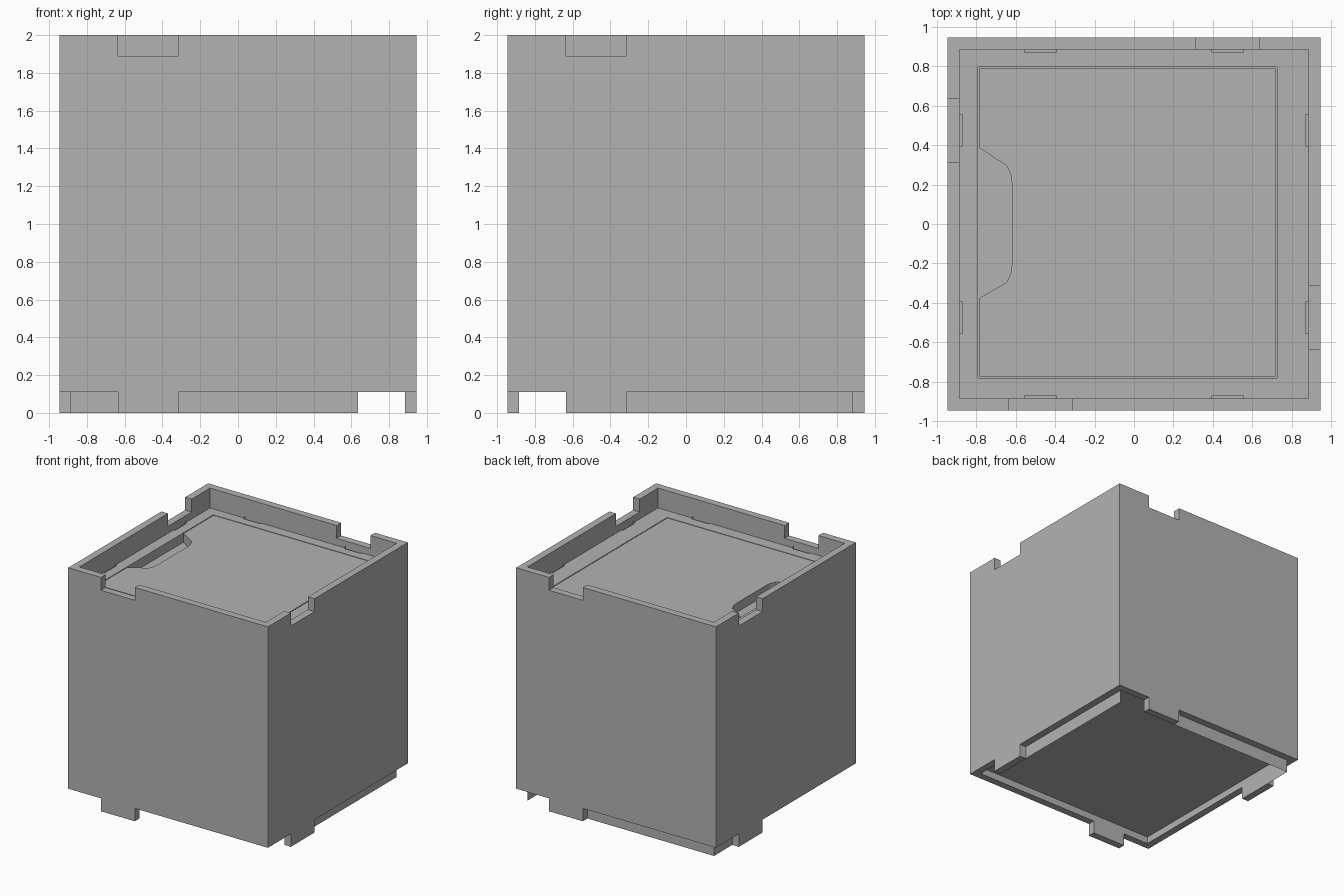
import bpy
import bmesh
from math import pi
from mathutils import Matrix

if "Cube" in bpy.data.objects:
    bpy.data.objects.remove(bpy.data.objects["Cube"], do_unlink=True)

HALF, INNER = 0.945, 0.883      # outer and inner half width of the walls
TOP, FLOOR = 2.0, 1.83          # rim height and sunken lid height
LEDGE, POCKET = 0.11, 0.17      # body underside and recess underneath
TAB = (-0.635, -0.315)          # span of a tab and of the notch above it

grey = bpy.data.materials.new("light_grey")
grey.use_nodes = True
colour = (0.45, 0.45, 0.45, 1)
grey.diffuse_color = colour
grey.node_tree.nodes["Principled BSDF"].inputs["Base Color"].default_value = colour


def prism(name, outline, z0, z1, turn=0):
    """Extrude a flat outline from z0 to z1, turned about the z axis."""
    bm = bmesh.new()
    face = bm.faces.new([bm.verts.new((x, y, z0)) for x, y in outline])
    new = bmesh.ops.extrude_face_region(bm, geom=[face])["geom"]
    top = [v for v in new if isinstance(v, bmesh.types.BMVert)]
    bmesh.ops.translate(bm, vec=(0, 0, z1 - z0), verts=top)
    bmesh.ops.rotate(bm, matrix=Matrix.Rotation(turn, 3, "Z"), verts=bm.verts)
    bmesh.ops.recalc_face_normals(bm, faces=bm.faces)
    mesh = bpy.data.meshes.new(name)
    bm.to_mesh(mesh)
    bm.free()
    mesh.materials.append(grey)
    obj = bpy.data.objects.new(name, mesh)
    bpy.context.collection.objects.link(obj)
    return obj


def rect(x0, x1, y0, y1):
    return [(x0, y0), (x1, y0), (x1, y1), (x0, y1)]


def cut(target, outline, z0, z1, turn=0):
    """Subtract a prism from the target and remove the cutter."""
    cutter = prism("cutter", outline, z0, z1, turn)
    cutter.hide_render = True
    mod = target.modifiers.new("cut", "BOOLEAN")
    mod.operation, mod.solver, mod.object = "DIFFERENCE", "EXACT", cutter
    bpy.context.view_layer.objects.active = target
    bpy.ops.object.modifier_apply(modifier=mod.name)
    bpy.data.objects.remove(cutter, do_unlink=True)


# Box body with a sunken top and a hollow underside
body = prism("box_body", rect(-HALF, HALF, -HALF, HALF), 0, TOP)
cut(body, rect(-INNER, INNER, -INNER, INNER), FLOOR, TOP + 0.1)
cut(body, rect(-INNER, INNER, -INNER, INNER), -0.1, POCKET)

# Each side: rim notch, shallow sockets inside the rim, and one tab left below
for quarter in range(4):
    turn = quarter * pi / 2
    cut(body, rect(*TAB, -1, -0.86), TOP - LEDGE, TOP + 0.1, turn)
    cut(body, rect(-1, TAB[0], -1, -INNER), -0.1, LEDGE, turn)
    cut(body, rect(TAB[1], 1, -1, -INNER), -0.1, LEDGE, turn)
    for x in (-0.555, 0.395):
        cut(body, rect(x, x + 0.16, -INNER - 0.005, -0.87), FLOOR - 0.05, FLOOR + 0.015, turn)

# Lid seat
X0, X1, Y0, Y1 = -0.79, 0.725, -0.78, 0.795
cut(body, rect(X0, X1, Y0, Y1), FLOOR - 0.08, FLOOR + 0.05)

# Lid with a finger grip cut from one edge and a thin gap all round
GAP = 0.007
grip = [(-0.645, 0.295), (-0.625, 0.25), (-0.618, 0.2)]
lid_outline = [(X0 + GAP, Y0 + GAP), (X1 - GAP, Y0 + GAP), (X1 - GAP, Y1 - GAP),
               (X0 + GAP, Y1 - GAP), (X0 + GAP, 0.385)]
lid_outline += grip + [(x, -y) for x, y in reversed(grip)] + [(X0 + GAP, -0.375)]
prism("lid", lid_outline, FLOOR - 0.085, FLOOR)
